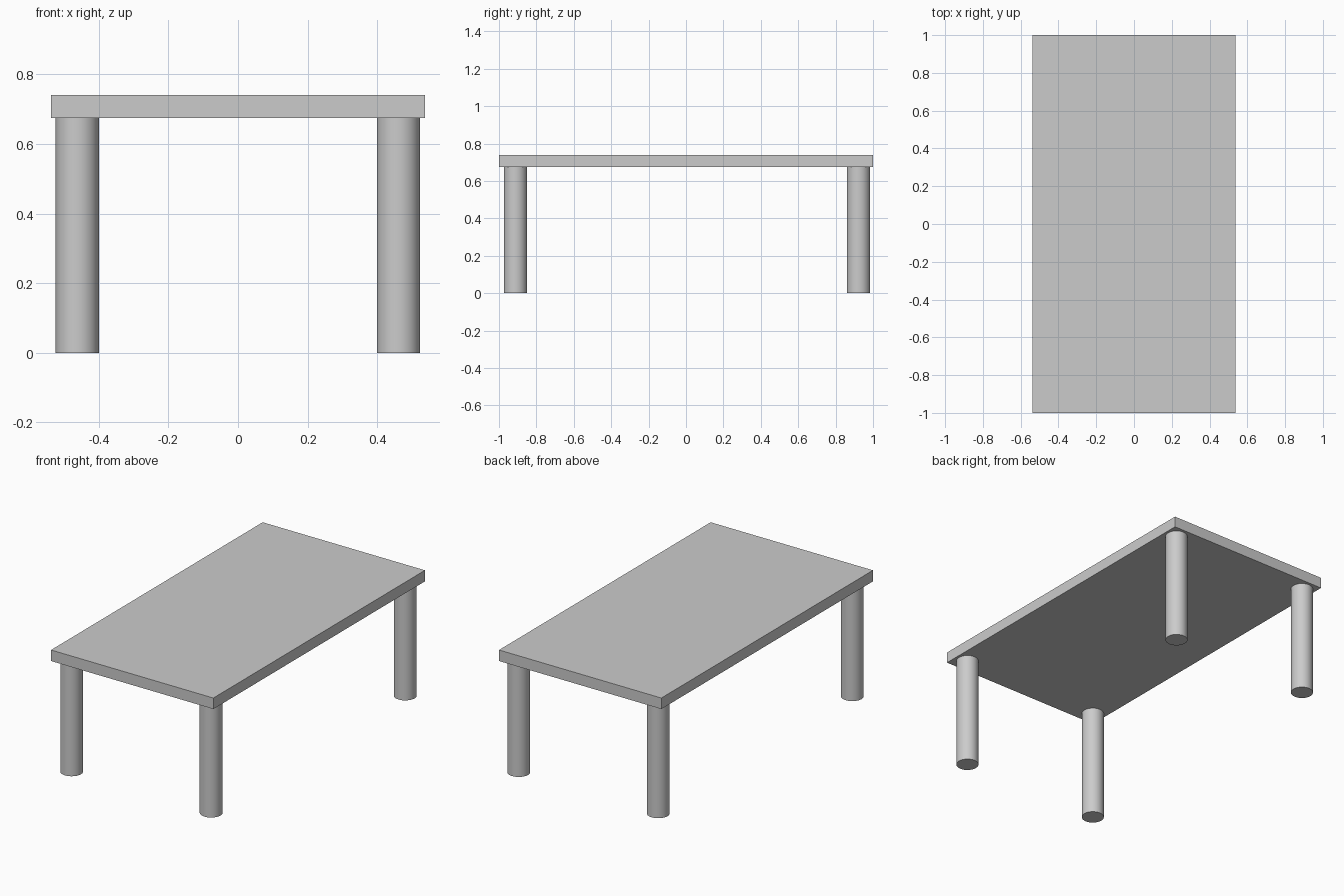
import bpy
import math

if "Cube" in bpy.data.objects:
    bpy.data.objects.remove(bpy.data.objects["Cube"])

TOP_Z, UNDER_Z = 0.74, 0.674
LEG_RADIUS = 0.062

# Table top slab
bpy.ops.mesh.primitive_cube_add(size=1, location=(0, 0, (TOP_Z + UNDER_Z) / 2))
top = bpy.context.object
top.name = "table_top"
top.scale = (1.074, 2.0, TOP_Z - UNDER_Z)
bpy.ops.object.transform_apply(location=False, rotation=False, scale=True)


def add_leg(name, x, y):
    bpy.ops.mesh.primitive_cylinder_add(
        vertices=48, radius=LEG_RADIUS, depth=UNDER_Z, location=(x, y, UNDER_Z / 2))
    bpy.context.object.name = name
    bpy.ops.object.shade_smooth_by_angle(angle=math.radians(40))


# Four round legs, the front pair set in slightly further
for end, y in (("front", -0.912), ("back", 0.922)):
    for side, x in (("left", -0.462), ("right", 0.461)):
        add_leg(f"{end}_{side}_leg", x, y)
